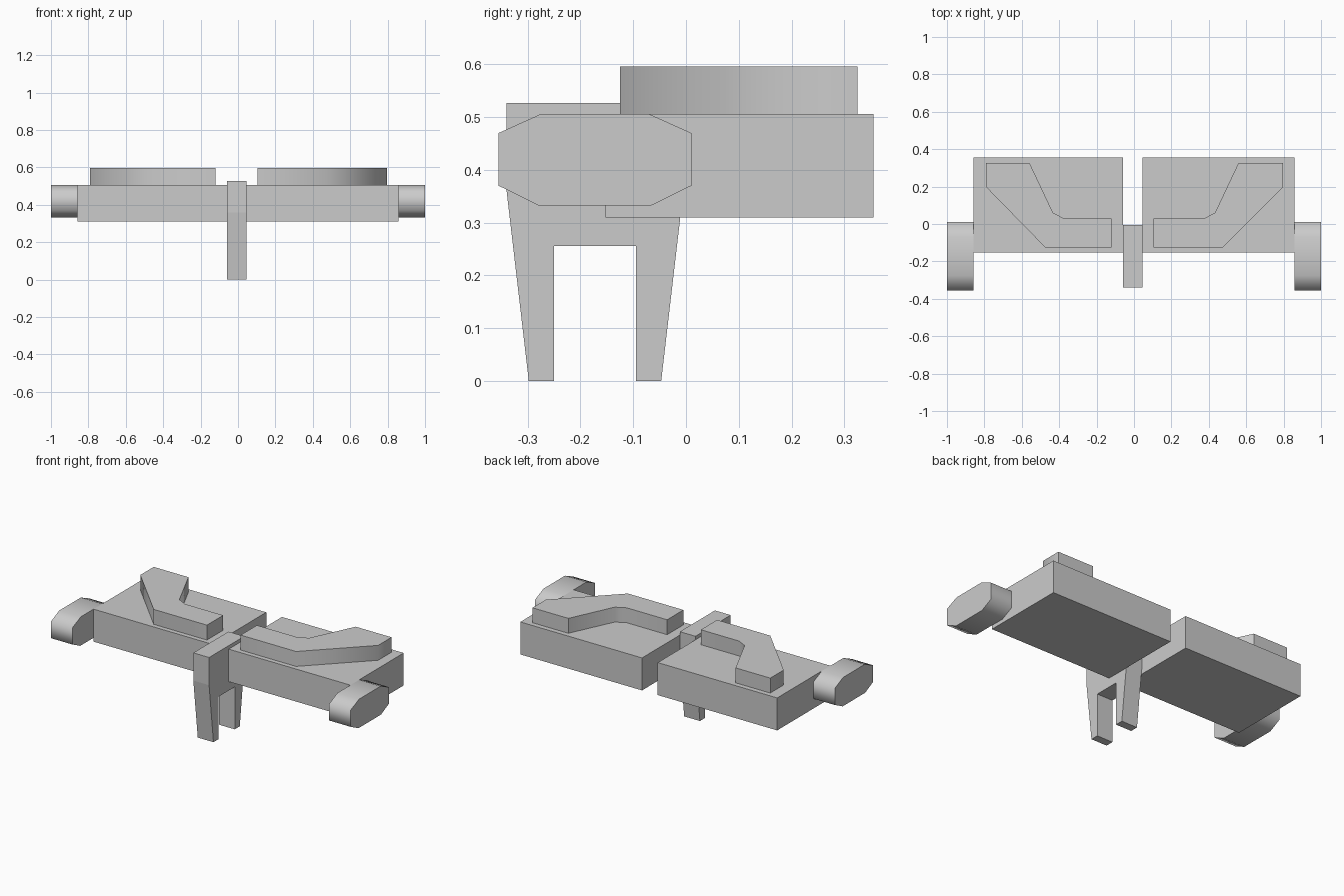
import bpy, bmesh, math
from mathutils import Vector

if "Cube" in bpy.data.objects:
    bpy.data.objects.remove(bpy.data.objects["Cube"])


def prism(name, profile, axis, lo, hi, smooth=None):
    """Extrude a closed 2D profile along x (profile = y,z) or z (profile = x,y)."""
    bm = bmesh.new()
    at = (lambda a, b, t: (t, a, b)) if axis == 'X' else (lambda a, b, t: (a, b, t))
    face = bm.faces.new([bm.verts.new(at(a, b, lo)) for a, b in profile])
    ext = bmesh.ops.extrude_face_region(bm, geom=[face])
    moved = [v for v in ext['geom'] if isinstance(v, bmesh.types.BMVert)]
    bmesh.ops.translate(bm, verts=moved, vec=Vector(at(0, 0, hi - lo)))
    bmesh.ops.recalc_face_normals(bm, faces=bm.faces)
    mesh = bpy.data.meshes.new(name)
    bm.to_mesh(mesh)
    bm.free()
    obj = bpy.data.objects.new(name, mesh)
    bpy.context.collection.objects.link(obj)
    if smooth:
        bpy.ops.object.select_all(action='DESELECT')
        obj.select_set(True)
        bpy.context.view_layer.objects.active = obj
        bpy.ops.object.shade_smooth_by_angle(angle=math.radians(smooth))
    return obj


# central forked stand
stand = [(-0.34, 0.527), (-0.34, 0.36), (-0.298, 0), (-0.25, 0), (-0.25, 0.256),
         (-0.095, 0.256), (-0.095, 0), (-0.047, 0), (-0.005, 0.36), (-0.005, 0.527)]
prism("forked_stand", stand, 'X', -0.06, 0.045)

# octagonal end pad section (y, z)
pad = [(-0.275, 0.506), (-0.07, 0.506), (0.01, 0.47), (0.01, 0.37),
       (-0.065, 0.333), (-0.28, 0.333), (-0.355, 0.37), (-0.355, 0.47)]

# the two wings: side, inner slab edge, raised plate inner and outer edges
for label, s, inner, p_in, p_out in (("left", -1, 0.06, 0.12, 0.79),
                                     ("right", 1, 0.045, 0.105, 0.797)):
    slab = [(s * inner, -0.153), (s * 0.857, -0.153), (s * 0.857, 0.355), (s * inner, 0.355)]
    prism(label + "_slab", slab, 'Z', 0.31, 0.506)

    # bent raised plate on top of the slab
    plate = [(p_out, 0.325), (0.558, 0.325), (0.433, 0.06), (0.375, 0.03),
             (p_in, 0.03), (p_in, -0.125), (0.475, -0.125), (p_out, 0.197)]
    prism(label + "_raised_plate", [(s * x, y) for x, y in plate], 'Z', 0.506, 0.596, 50)

    # end pad
    prism(label + "_end_pad", pad, 'X', s * 0.857, s * 1.0, 70)
